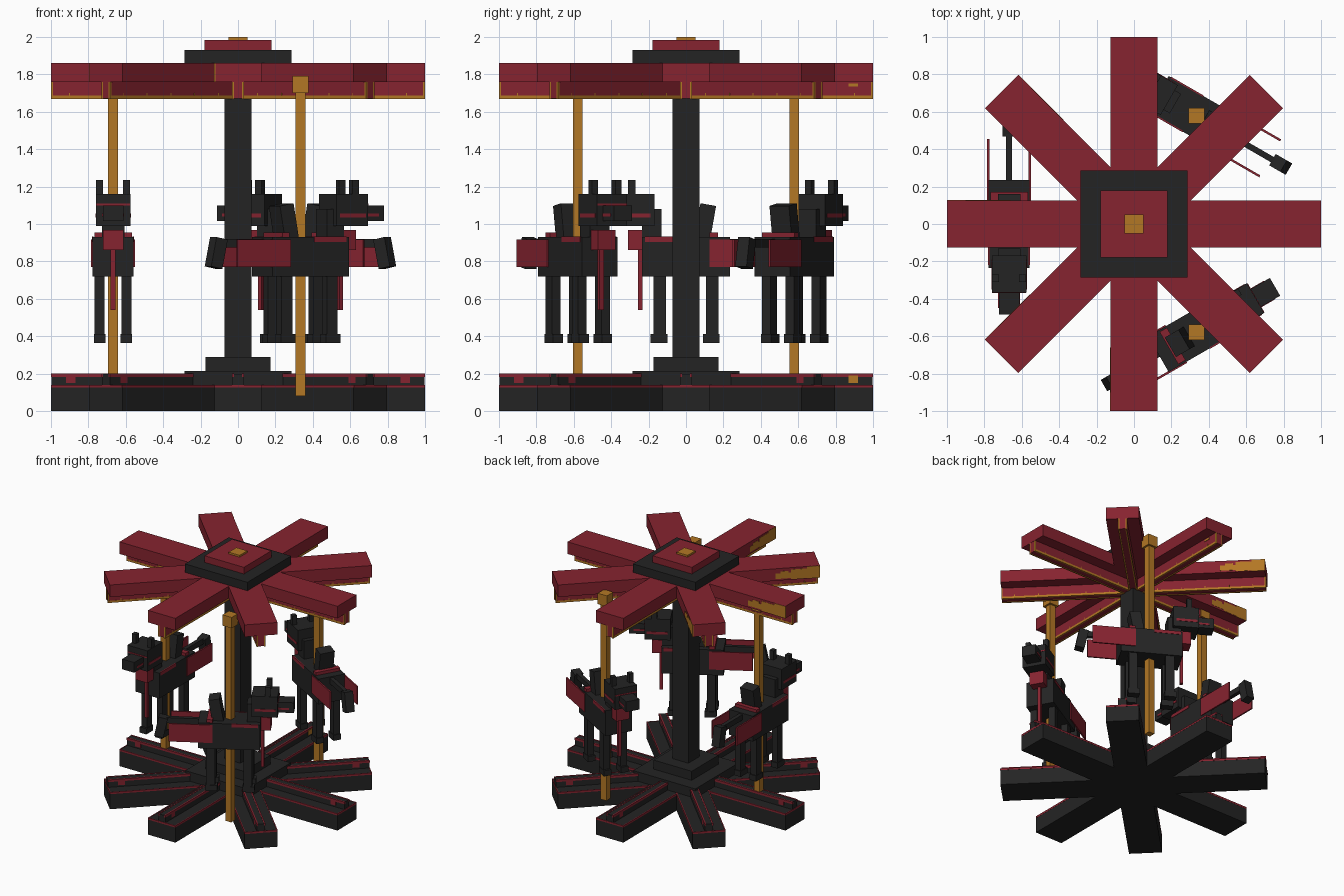
import bpy, bmesh, math
from mathutils import Matrix, Vector

cube = bpy.data.objects.get("Cube")
if cube:
    bpy.data.objects.remove(cube, do_unlink=True)


def material(name, rgb):
    m = bpy.data.materials.new(name)
    m.use_nodes = True
    m.diffuse_color = (*rgb, 1)
    m.node_tree.nodes["Principled BSDF"].inputs["Base Color"].default_value = (*rgb, 1)
    return m


BLACK = material("charcoal black", (0.0175, 0.0175, 0.0175))
RED = material("dark red", (0.24, 0.017, 0.029))
GOLD = material("old gold", (0.45, 0.185, 0.018))


def box_mesh(name, mat, boxes):
    """Boxes are (x0, x1, y0, y1, z0, z1) with an optional tilt about y in degrees."""
    bm = bmesh.new()
    for b in boxes:
        lo, hi = Vector(b[0:6:2]), Vector(b[1:6:2])
        tilt = math.radians(b[6]) if len(b) > 6 else 0
        mtx = (Matrix.Translation((lo + hi) / 2) @ Matrix.Rotation(tilt, 4, 'Y')
               @ Matrix.Diagonal((*(hi - lo), 1)))
        bmesh.ops.create_cube(bm, size=1, matrix=mtx)
    me = bpy.data.meshes.new(name)
    bm.to_mesh(me)
    bm.free()
    me.materials.append(mat)
    return me


def place(name, mesh, angle=0, loc=(0, 0, 0)):
    ob = bpy.data.objects.new(name, mesh)
    ob.location = loc
    ob.rotation_euler.z = math.radians(angle)
    bpy.context.collection.objects.link(ob)
    return ob


def both(x0, x1, y0, y1, *rest):
    """A box and its mirror image across y = 0."""
    return [(x0, x1, y0, y1, *rest), (x0, x1, -y1, -y0, *rest)]


# Bars crossing the centre: a wide slab with a narrow rib along its middle
W, R = 0.125, 0.032
bar_parts = {
    "base_slab": (BLACK, [(-1, 1, -W, W, 0, 0.138)]),
    "base_rib": (BLACK, [(-0.998, 0.998, -R, R, 0.13, 0.198)]),
    "base_trim": (RED, both(-1, 1, W - 0.006, W + 0.001, 0.125, 0.14)
                  + both(-1, 1, R - 0.010, R + 0.001, 0.182, 0.2)
                  + both(-0.92, -0.87, R - 0.01, R + 0.001, 0.15, 0.182)
                  + both(0.87, 0.92, R - 0.01, R + 0.001, 0.15, 0.182)
                  + [(x, x + 0.006, -W, W, 0.125, 0.14) for x in (-1.001, 0.995)]),
    "canopy_slab": (RED, [(-1, 1, -W, W, 1.76, 1.86)]),
    "canopy_rib": (RED, [(-0.998, 0.998, -R, R, 1.672, 1.77)]),
    "canopy_trim": (GOLD, both(-1, 1, R - 0.010, R + 0.001, 1.668, 1.686)
                    + [b for i in range(-5, 6) for b in
                       both(i * 0.18 - 0.003, i * 0.18 + 0.003, R - 0.01, R + 0.001, 1.68, 1.70)]
                    + [b for x in (-1, 0.99) for b in
                       both(x, x + 0.01, R - 0.01, R + 0.001, 1.67, 1.76)]),
    # worn gilding on one side of one end
    "gilded_patch": (GOLD, [(0.66, 1.001, -W - 0.002, -W + 0.004, 1.775, 1.82),
                            (0.78, 1.001, -W - 0.002, -W + 0.004, 1.765, 1.845),
                            (0.90, 1.001, -W - 0.002, -W + 0.004, 1.76, 1.859),
                            (0.70, 0.76, -W - 0.002, -W + 0.004, 1.80, 1.835)]),
}
for name, (mat, boxes) in bar_parts.items():
    me = box_mesh(name, mat, boxes)
    for k in range(4):
        place(f"{name}_{k + 1}", me, 135 + 45 * k)

# Small gilded marks on the rear bar
place("rear_gilded_marks", box_mesh("rear_gilded_marks", GOLD, [
    (R - 0.004, R + 0.004, 0.87, 0.92, 0.15, 0.19),
    (R - 0.004, R + 0.004, 0.87, 0.92, 1.735, 1.75)]))

# Central column with stepped foot and stepped cap
for name, mat, half, z0, z1 in [
        ("column", BLACK, 0.072, 0.1, 1.78),
        ("lower_foot", BLACK, 0.285, 0.1, 0.215),
        ("upper_foot", BLACK, 0.175, 0.2, 0.29),
        ("cap_base", BLACK, 0.287, 1.84, 1.93),
        ("cap_middle", RED, 0.18, 1.92, 1.985),
        ("cap_tip", GOLD, 0.05, 1.98, 2.0)]:
    place(name, box_mesh(name, mat, [(-half, half, -half, half, z0, z1)]))

# Horse, facing local +x with the pole at its origin
horse_parts = {
    "body": (BLACK, [(-0.235, 0.235, -0.11, 0.11, 0.72, 0.93)]),
    "legs": (BLACK, [b for s in (-0.14, 0.14) for b in
                     both(s - 0.033, s + 0.033, 0.045, 0.098, 0.40, 0.73)]),
    "hooves": (BLACK, [b for s in (-0.135, 0.145) for b in
                       both(s - 0.045, s + 0.045, 0.04, 0.101, 0.365, 0.412)]),
    "neck": (BLACK, [(0.13, 0.235, -0.06, 0.06, 0.90, 1.08)]),
    "head": (BLACK, [(0.168, 0.365, -0.092, 0.092, 0.988, 1.16)]),
    "muzzle": (BLACK, [(0.35, 0.485, -0.055, 0.055, 1.015, 1.10)]),
    "ears": (BLACK, both(0.27, 0.31, 0.053, 0.09, 1.15, 1.235)),
    "saddle_back": (BLACK, [(-0.145, -0.06, -0.06, 0.06, 0.915, 1.105, -10)]),
    "tail": (BLACK, [(-0.48, -0.22, -0.016, 0.016, 0.875, 0.92),
                     (-0.555, -0.485, -0.035, 0.035, 0.765, 0.925, 12)]),
    "saddle_cloth": (RED, [(-0.17, -0.125, -0.10, 0.10, 0.92, 0.955)]
                     + both(0.02, 0.22, 0.105, 0.113, 0.905, 0.932)),
    "side_panels": (RED, both(-0.455, -0.125, 0.105, 0.117, 0.77, 0.918)),
    "collar": (RED, [(0.20, 0.31, -0.055, 0.055, 0.862, 0.968)]),
    "lead_strap": (RED, [(0.232, 0.256, -0.013, 0.013, 0.54, 0.90)]),
    "bridle": (RED, both(0.19, 0.35, 0.088, 0.095, 1.035, 1.055)
               + [(0.36, 0.368, -0.09, 0.09, 1.10, 1.11)]
               + both(0.36, 0.45, 0.05, 0.058, 1.04, 1.055)),
}
horse_meshes = {n: box_mesh("horse_" + n, m, b) for n, (m, b) in horse_parts.items()}
pole = box_mesh("pole", GOLD, [(-0.026, 0.026, -0.026, 0.026, 0.08, 1.72),
                               (-0.042, 0.042, -0.042, 0.042, 1.70, 1.79)])

# Three horses, evenly spaced and running the same way around
for k, angle in enumerate((180, 300, 60), 1):
    a = math.radians(angle)
    loc = (0.668 * math.cos(a), 0.668 * math.sin(a), 0)
    place(f"pole_{k}", pole, 0, loc)
    for name, me in horse_meshes.items():
        place(f"horse_{k}_{name}", me, angle + 90, loc)
